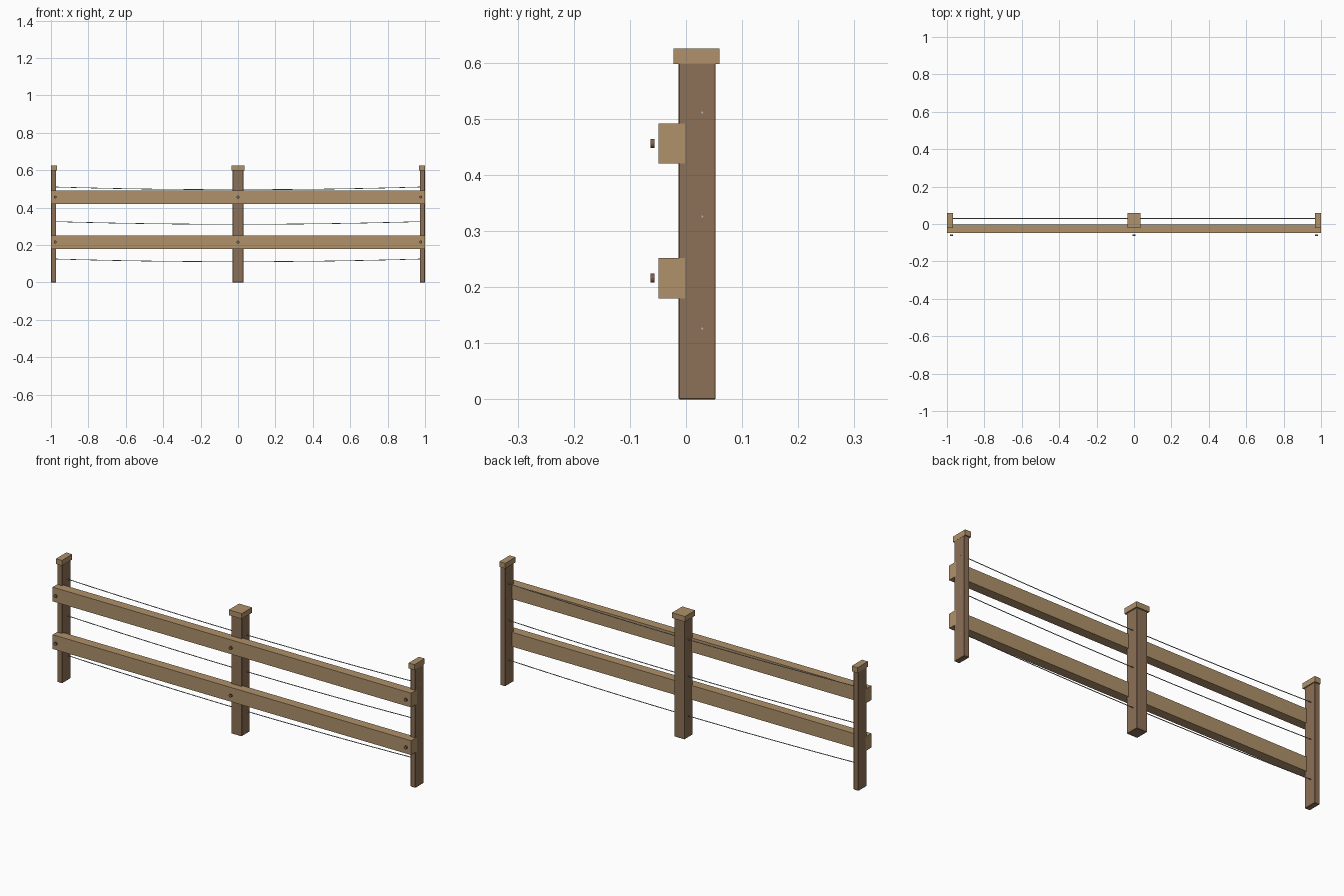
import bpy
import bmesh
from mathutils import Matrix

cube = bpy.data.objects.get("Cube")
if cube:
    bpy.data.objects.remove(cube, do_unlink=True)


def material(name, color):
    mat = bpy.data.materials.new(name)
    mat.use_nodes = True
    rgba = (*color, 1)
    mat.diffuse_color = rgba
    mat.node_tree.nodes["Principled BSDF"].inputs["Base Color"].default_value = rgba
    return mat


post_wood = material("dark post wood", (0.27, 0.165, 0.095))
rail_wood = material("light rail wood", (0.43, 0.285, 0.145))
bolt_brown = material("bolt brown", (0.22, 0.12, 0.07))
wire_steel = material("wire steel", (0.42, 0.47, 0.52))


def add_object(name, bm, mat):
    mesh = bpy.data.meshes.new(name)
    bm.to_mesh(mesh)
    bm.free()
    mesh.materials.append(mat)
    obj = bpy.data.objects.new(name, mesh)
    bpy.context.collection.objects.link(obj)
    return obj


def box(name, xs, ys, zs, mat, bevel=0):
    bm = bmesh.new()
    spans = (xs, ys, zs)
    size = [b - a for a, b in spans]
    mid = [(a + b) / 2 for a, b in spans]
    bmesh.ops.create_cube(bm, size=1, matrix=Matrix.Translation(mid) @ Matrix.Diagonal((*size, 1)))
    obj = add_object(name, bm, mat)
    if bevel:
        mod = obj.modifiers.new("worn edges", "BEVEL")
        mod.width = bevel
        mod.segments = 1
    return obj


# Posts with caps: full in the middle, half width at both ends
END = 0.9997
for side, post_x, cap_x in (
    ("right", (-END, -0.972), (-1, -0.967)),
    ("middle", (-0.029, 0.029), (-0.036, 0.036)),
    ("left", (0.972, END), (0.967, 1)),
):
    box(side + "_post", post_x, (-0.013, 0.053), (0, 0.6), post_wood, 0.0015)
    box(side + "_post_cap", cap_x, (-0.022, 0.06), (0.598, 0.625), rail_wood)

# Rails, each with three bolt heads
for level, z in (("lower", 0.216), ("upper", 0.456)):
    box(level + "_rail", (-1, 1), (-0.049, -0.002), (z - 0.036, z + 0.036), rail_wood)
    for side, x in (("right", -0.977), ("middle", 0), ("left", 0.977)):
        bm = bmesh.new()
        place = Matrix.Translation((x, -0.0595, z)) @ Matrix.Rotation(1.5708, 4, "X")
        bmesh.ops.create_cone(bm, cap_ends=True, segments=12, radius1=0.008,
                              radius2=0.008, depth=0.007, matrix=place)
        add_object(f"{level}_{side}_bolt", bm, bolt_brown)

# Sagging wires threaded through the posts
STEPS = 12
for level, z in (("lower", 0.126), ("middle", 0.326), ("upper", 0.511)):
    curve = bpy.data.curves.new(level + "_wire", "CURVE")
    curve.dimensions = "3D"
    curve.bevel_depth = 0.002
    curve.bevel_resolution = 1
    curve.use_fill_caps = True
    line = curve.splines.new("POLY")
    line.points.add(STEPS)
    for i, point in enumerate(line.points):
        x = 2 * i / STEPS - 1
        point.co = (x, 0.029, z - 0.015 * (1 - x * x), 1)
    curve.materials.append(wire_steel)
    wire = bpy.data.objects.new(level + "_wire", curve)
    bpy.context.collection.objects.link(wire)
